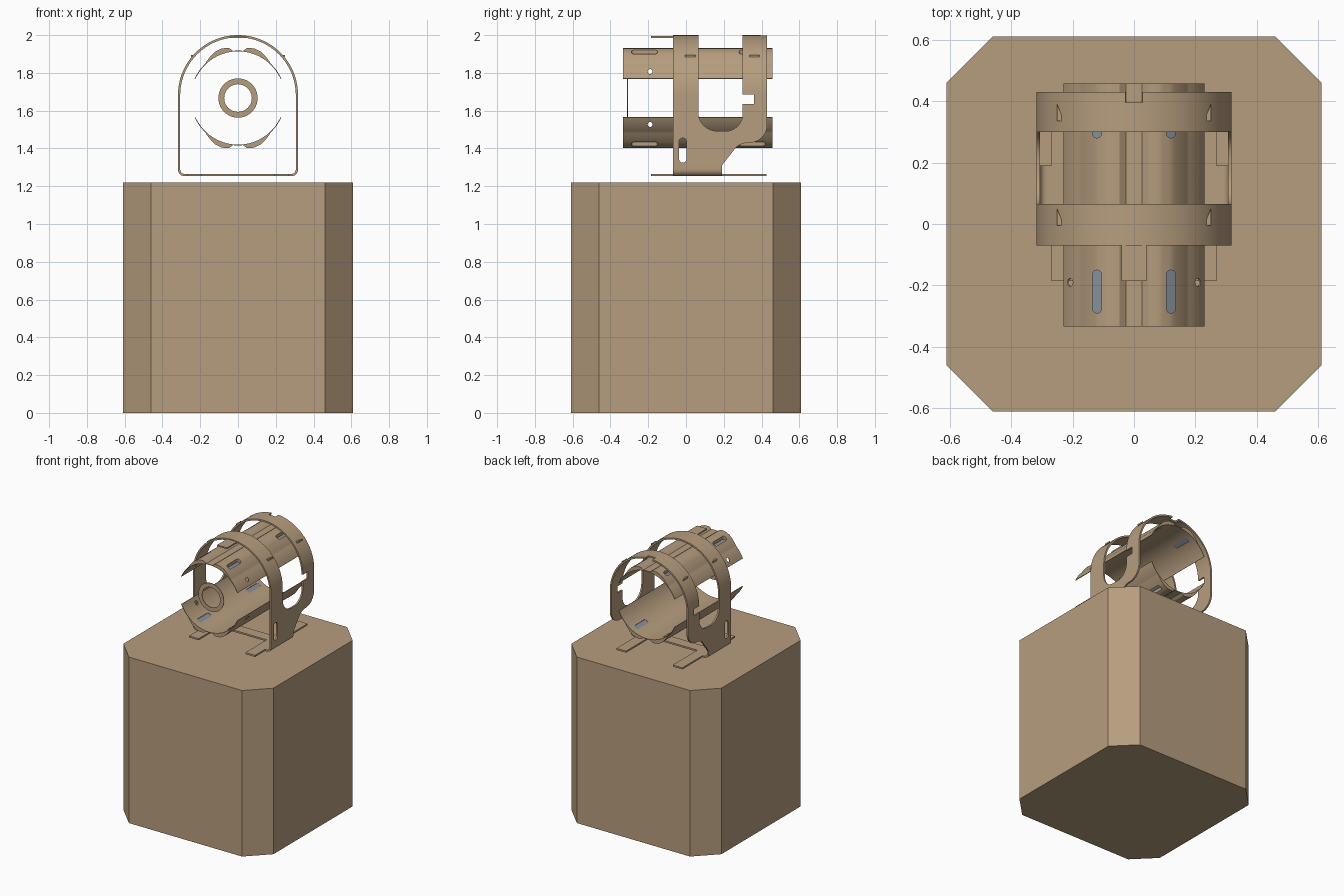
import bpy, bmesh
from math import sin, cos, radians, pi
from mathutils import Matrix

if "Cube" in bpy.data.objects:
    bpy.data.objects.remove(bpy.data.objects["Cube"])


def material(name, rgb):
    m = bpy.data.materials.new(name)
    m.diffuse_color = (*rgb, 1)
    m.use_nodes = True
    m.node_tree.nodes["Principled BSDF"].inputs["Base Color"].default_value = m.diffuse_color
    return m


TAN = material("tan_paint", (0.47, 0.34, 0.21))
GREY = material("slot_grey", (0.25, 0.29, 0.34))
AXIS = {  # maps (u, v, depth) to x, y, z
    "x": lambda u, v, d: (d, u, v),
    "y": lambda u, v, d: (u, d, v),
    "z": lambda u, v, d: (u, v, d),
}


def prism(name, pts, axis, lo, hi, mat=TAN):
    """Extrude a closed 2D outline along an axis."""
    bm = bmesh.new()
    f = bm.faces.new([bm.verts.new(AXIS[axis](u, v, lo)) for u, v in pts])
    r = bmesh.ops.extrude_face_region(bm, geom=[f])
    vs = [g for g in r["geom"] if isinstance(g, bmesh.types.BMVert)]
    bmesh.ops.translate(bm, verts=vs, vec=AXIS[axis](0, 0, hi - lo))
    bmesh.ops.recalc_face_normals(bm, faces=bm.faces)
    me = bpy.data.meshes.new(name)
    bm.to_mesh(me)
    bm.free()
    me.materials.append(mat)
    ob = bpy.data.objects.new(name, me)
    bpy.context.collection.objects.link(ob)
    return ob


def box(name, x, y, z, mat=TAN):
    return prism(name, [(x[0], y[0]), (x[1], y[0]), (x[1], y[1]), (x[0], y[1])], "z", *z, mat)


def arc(cx, cy, r, a0, a1, n):
    return [(cx + r * cos(radians(a0 + (a1 - a0) * i / n)),
             cy + r * sin(radians(a0 + (a1 - a0) * i / n))) for i in range(n + 1)]


def slot(u, v, w, h):
    """Outline of a round-ended slot that is long in v."""
    r = w / 2
    return arc(u, v + h / 2 - r, r, 0, 180, 8) + arc(u, v - h / 2 + r, r, 180, 360, 8)


def boolean(ob, cutter, op="DIFFERENCE"):
    m = ob.modifiers.new("cut", "BOOLEAN")
    m.operation, m.object, m.solver = op, cutter, "EXACT"
    bpy.context.view_layer.objects.active = ob
    bpy.ops.object.modifier_apply(modifier=m.name)
    bpy.data.objects.remove(cutter)


def smooth(ob):
    bpy.ops.object.select_all(action="DESELECT")
    ob.select_set(True)
    bpy.context.view_layer.objects.active = ob
    bpy.ops.object.shade_smooth_by_angle(angle=radians(25))


# Pedestal with chamfered corners
A, B = 0.61, 0.46
prism("pedestal", [(B, -A), (A, -B), (A, B), (B, A), (-B, A), (-A, B), (-A, -B), (-B, -A)],
      "z", 0, 1.22)


# Arched sheet bracket: hollow arch, then trimmed from the side
def arch(t):
    w, c = 0.318 - t, 0.035 - t
    return (arc(0, 1.682, w, 0, 180, 48)
            + arc(-w + c, 1.253 + t + c, c, 180, 270, 6)
            + arc(w - c, 1.253 + t + c, c, 270, 360, 6))


bracket = prism("arched_bracket", arch(0), "y", -0.07, 0.43)
boolean(bracket, prism("hollow", arch(0.012), "y", -0.2, 0.6))
side = ([(-0.07, 1.2), (0.19, 1.2), (0.19, 1.31)] + arc(0.33, 1.33, 0.1, 130, 100, 4)
        + arc(0.335, 1.525, 0.095, 280, 360, 8) + [(0.43, 2.1), (-0.07, 2.1)])
boolean(bracket, prism("side_trim", side, "x", -0.5, 0.5), "INTERSECT")
window = (arc(0.165, 1.592, 0.1, 180, 270, 8) + arc(0.21, 1.582, 0.09, 270, 360, 8)
          + [(0.30, 1.635), (0.36, 1.635), (0.36, 1.685), (0.30, 1.685), (0.30, 2.1), (0.065, 2.1)])
boolean(bracket, prism("window", window, "x", -0.5, 0.5))
boolean(bracket, prism("leg_slot", slot(-0.017, 1.39, 0.04, 0.13), "x", -0.5, 0.5))
boolean(bracket, box("top_notch", (-0.028, 0.028), (0.395, 0.5), (1.9, 2.1)))
for y in ((-0.2, 0.06), (0.14, 0.3)):
    boolean(bracket, box("floor_opening", (-0.19, 0.19), y, (1.2, 1.3)))
smooth(bracket)

# Tabs on the bracket: top tongue, feet and small bent clips
box("top_tongue", (-0.04, 0.04), (-0.185, -0.06), (1.984, 1.994))
for s in (-1, 1):
    x = sorted((s * 0.19, s * 0.268))
    box("foot_front", x, (-0.185, -0.06), (1.253, 1.265))
    box("foot_rear", x, (0.18, 0.425), (1.253, 1.265))
    for y in (-0.005, 0.335):
        prism("bent_clip", [(s * 0.25, y), (s * 0.25, y + 0.055), (s * 0.228, y)], "z", 1.885, 1.895)

# Split tube: two thin shells with raised rails, slots and holes
CZ = 1.667
bump = [(-66, 0), (-44, 0), (-36, 0.010), (-27, 0.022), (-18, 0.025), (-9, 0.016), (-7, 0),
        (7, 0), (9, 0.016), (18, 0.025), (27, 0.022), (36, 0.010), (44, 0), (66, 0)]


def rail(a):
    for (a0, b0), (a1, b1) in zip(bump, bump[1:]):
        if a0 <= a <= a1:
            return b0 + (b1 - b0) * (a - a0) / (a1 - a0)
    return 0


for s, label in ((1, "upper"), (-1, "lower")):
    angles = range(-66, 67, 2)
    pts = [((0.251 + rail(a)) * sin(radians(a)), (0.251 + rail(a)) * cos(radians(a))) for a in angles]
    pts += [(0.247 * sin(radians(a)), 0.247 * cos(radians(a))) for a in reversed(angles)]
    shell = prism(label + "_shell", [(u, CZ + s * v) for u, v in pts], "y", -0.333, 0.457)
    z = sorted((CZ + s * 0.1, CZ + s * 0.4))
    for x in (-0.12, 0.12):
        for y in (-0.22, 0.35):
            boolean(shell, prism("slot", slot(x, y, 0.03, 0.14), "z", *z))
            insert = box("slot_insert", (-0.02, 0.02), (-0.075, 0.075), (-0.002, 0.002), GREY)
            t = radians(29) * (1 if x > 0 else -1) * s
            insert.matrix_world = Matrix.Translation((x, y, CZ + s * 0.220)) @ Matrix.Rotation(t, 4, "Y")
    boolean(shell, prism("hole", arc(-0.19, CZ + s * 0.14, 0.013, 0, 337.5, 15), "x", -0.4, 0.4))
    smooth(shell)

# Thin ring at the tube mouth
ring = prism("mouth_ring", arc(0, CZ, 0.104, 0, 352.5, 47), "y", -0.312, -0.308)
boolean(ring, prism("ring_bore", arc(0, CZ, 0.073, 0, 352.5, 47), "y", -0.4, -0.2))
smooth(ring)
